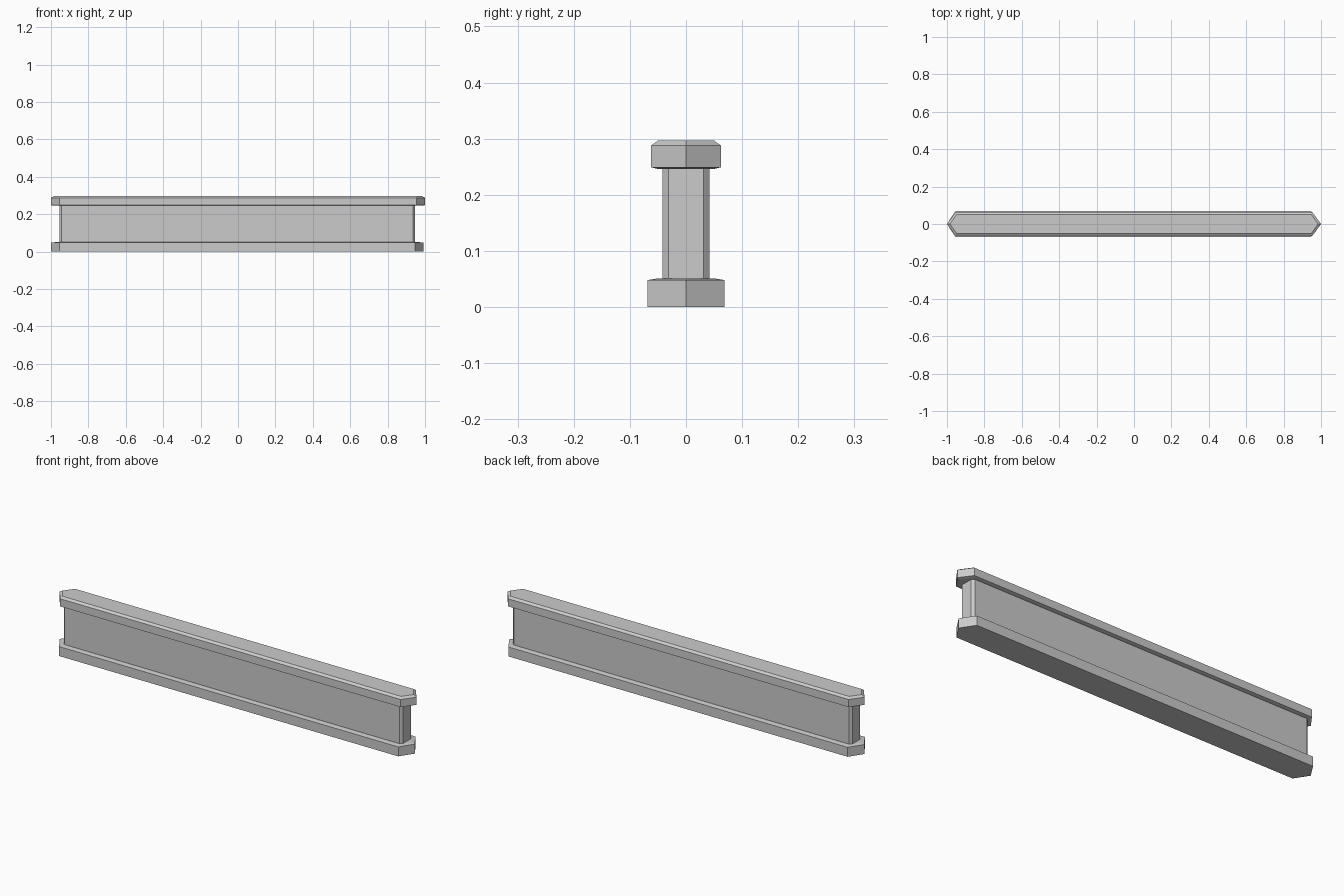
import bpy, bmesh

# Remove the default cube
cube = bpy.data.objects.get("Cube")
if cube:
    bpy.data.objects.remove(cube)

grey = bpy.data.materials.new("light_grey")
grey.use_nodes = True
colour = (0.6, 0.6, 0.6, 1)
grey.diffuse_color = colour
grey.node_tree.nodes["Principled BSDF"].inputs["Base Color"].default_value = colour


def loft(name, outlines):
    """Stack (z, outline) rings into a closed flat-faced solid."""
    bm = bmesh.new()
    rings = [[bm.verts.new((x, y, z)) for x, y in pts] for z, pts in outlines]
    count = len(rings[0])
    for low, high in zip(rings, rings[1:]):
        for i in range(count):
            j = (i + 1) % count
            bm.faces.new((low[i], low[j], high[j], high[i]))
    bm.faces.new(rings[0][::-1])
    bm.faces.new(rings[-1])
    bmesh.ops.recalc_face_normals(bm, faces=bm.faces)
    mesh = bpy.data.meshes.new(name)
    bm.to_mesh(mesh)
    bm.free()
    mesh.materials.append(grey)
    obj = bpy.data.objects.new(name, mesh)
    bpy.context.collection.objects.link(obj)


def pointed(left, right, width, inset=0):
    """Long hexagon with pointed ends, shrunk evenly by inset."""
    tip, shoulder, w = inset * 1.25, 0.045 + inset * 0.5, width - inset
    return [(left + tip, 0), (left + shoulder, -w), (right - shoulder, -w),
            (right - tip, 0), (right - shoulder, w), (left + shoulder, w)]


def chamfered(left, right, width, cut):
    """Long rectangle with cut corners."""
    w = width - cut
    return [(left, -w), (left + cut, -width), (right - cut, -width), (right, -w),
            (right, w), (right - cut, width), (left + cut, width), (left, w)]


# Bottom flange, with a slightly sloped upper face
base = (-1, 0.992, 0.069)
loft("bottom_flange", [(0, pointed(*base)), (0.048, pointed(*base)),
                       (0.051, pointed(*base, 0.018))])

# Upright web between the flanges
web = chamfered(-0.955, 0.947, 0.042, 0.011)
loft("web", [(0.045, web), (0.252, web)])

# Top flange, with a bevelled upper rim
cap = (-1, 1, 0.062)
loft("top_flange", [(0.246, pointed(*cap, 0.012)), (0.249, pointed(*cap)),
                    (0.288, pointed(*cap)), (0.297, pointed(*cap, 0.0125))])
